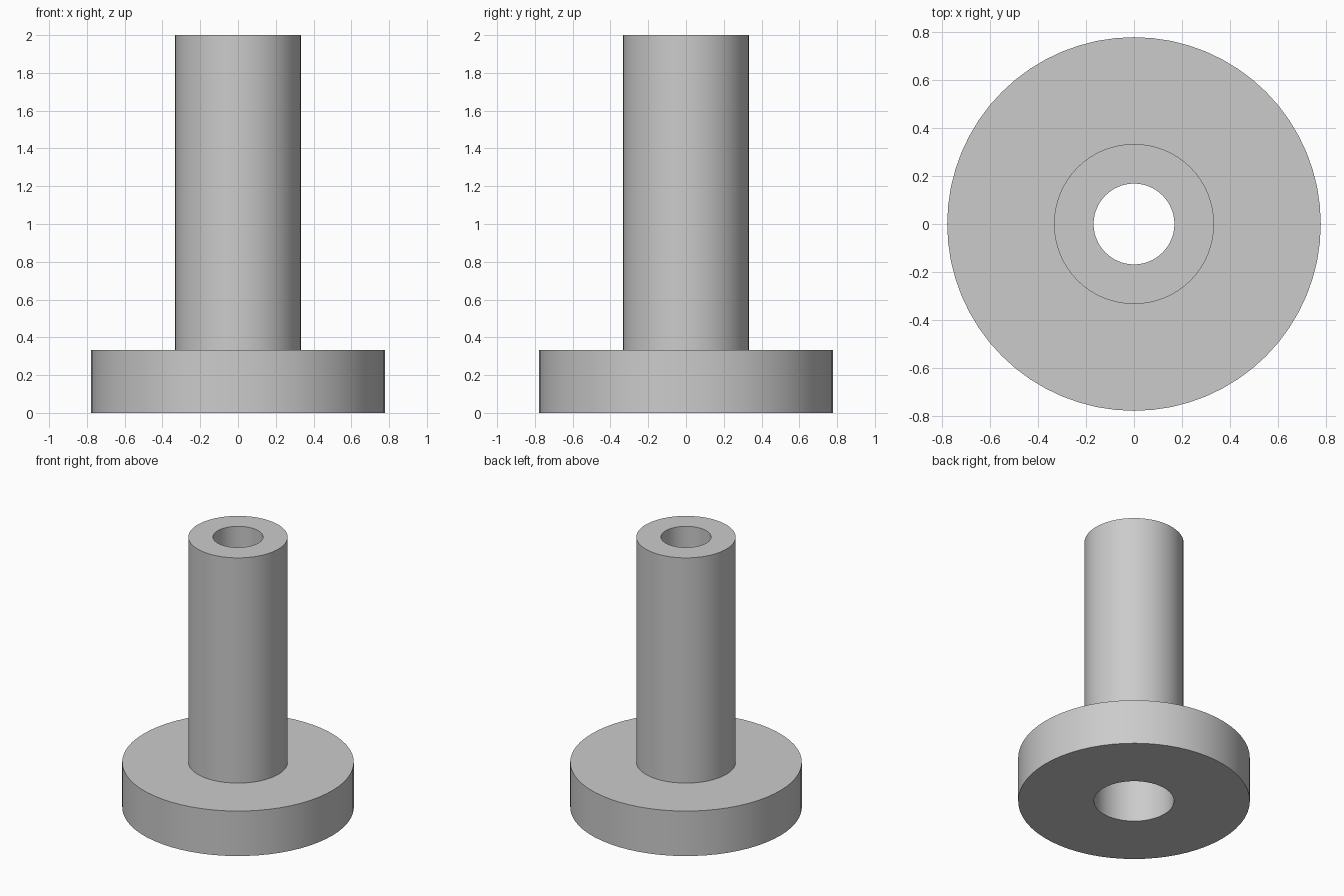
import bpy, bmesh, math

cube = bpy.data.objects.get("Cube")
if cube:
    bpy.data.objects.remove(cube, do_unlink=True)

SEGMENTS = 64

# Single plain grey material
grey = bpy.data.materials.new("plain grey")
grey.use_nodes = True
colour = (0.6, 0.6, 0.6, 1)
grey.diffuse_color = colour
grey.node_tree.nodes["Principled BSDF"].inputs["Base Color"].default_value = colour


def lathe(name, profile):
    """Revolve a closed (radius, height) profile about the z axis."""
    bm = bmesh.new()
    verts = [bm.verts.new((r, 0, z)) for r, z in profile]
    edges = [bm.edges.new((v, verts[(i + 1) % len(verts)])) for i, v in enumerate(verts)]
    bmesh.ops.spin(bm, geom=verts + edges, cent=(0, 0, 0), axis=(0, 0, 1),
                   angle=math.tau, steps=SEGMENTS, use_duplicate=False)
    bmesh.ops.remove_doubles(bm, verts=bm.verts, dist=0.0001)
    bmesh.ops.recalc_face_normals(bm, faces=bm.faces)
    mesh = bpy.data.meshes.new(name)
    bm.to_mesh(mesh)
    bm.free()
    mesh.materials.append(grey)
    obj = bpy.data.objects.new(name, mesh)
    bpy.context.collection.objects.link(obj)
    bpy.ops.object.select_all(action='DESELECT')
    obj.select_set(True)
    bpy.context.view_layer.objects.active = obj
    bpy.ops.object.shade_smooth_by_angle(angle=math.radians(30))
    return obj


base_radius, tube_radius = 0.777, 0.333
bore_radius, counterbore_radius = 0.168, 0.268
base_height, total_height = 0.333, 2.0

# Flanged tube: wide base, upright tube, through bore widened inside the base
lathe("flanged_tube", [
    (counterbore_radius, 0),
    (base_radius, 0),
    (base_radius, base_height),
    (tube_radius, base_height),
    (tube_radius, total_height),
    (bore_radius, total_height),
    (bore_radius, base_height),
    (counterbore_radius, base_height),
])
